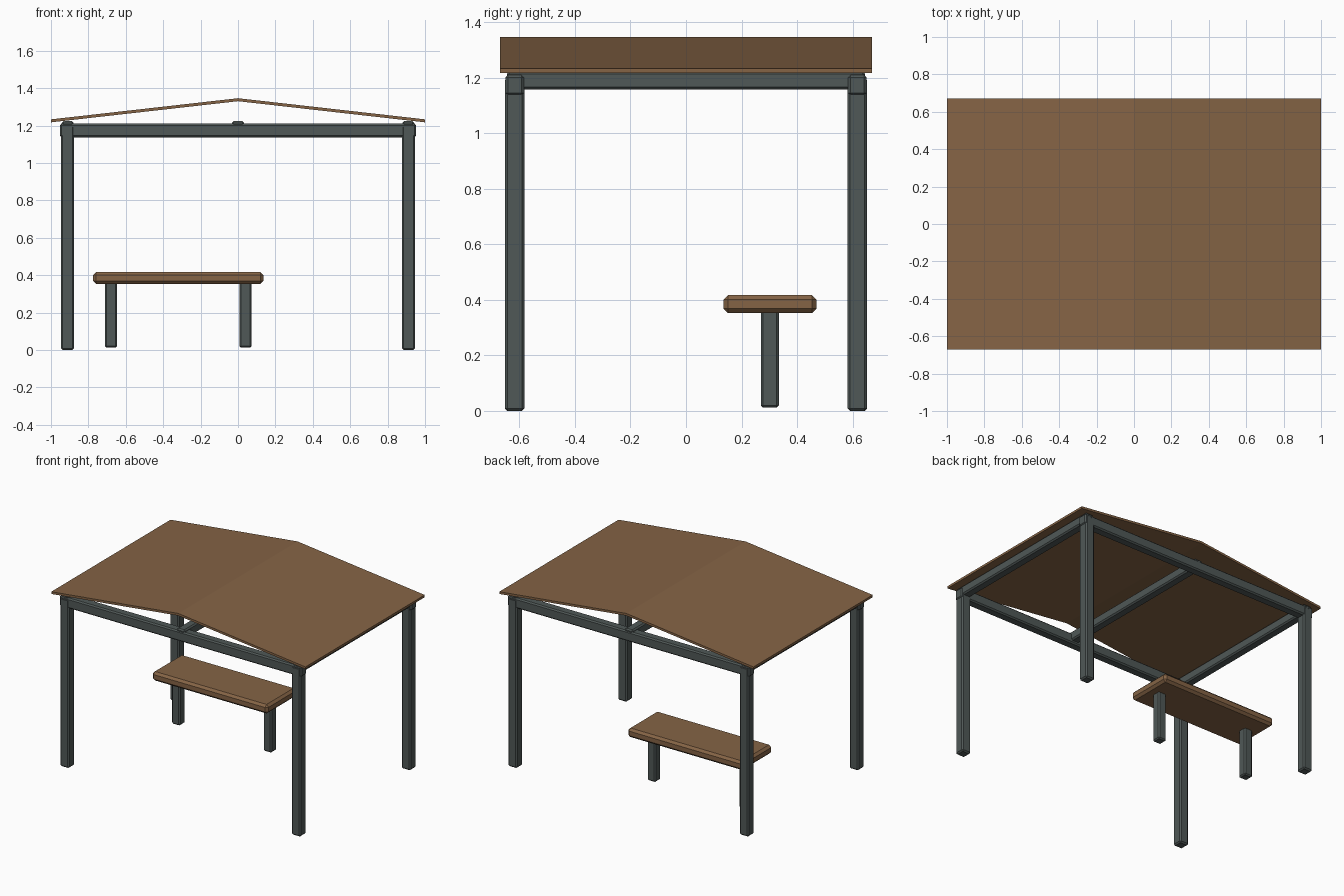
import bpy
import bmesh

cube = bpy.data.objects.get("Cube")
if cube:
    bpy.data.objects.remove(cube, do_unlink=True)


def material(name, rgb):
    m = bpy.data.materials.new(name)
    m.use_nodes = True
    m.diffuse_color = (*rgb, 1)
    m.node_tree.nodes["Principled BSDF"].inputs["Base Color"].default_value = (*rgb, 1)
    return m


slate = material("slate_grey", (0.08, 0.098, 0.095))
wood = material("brown_wood", (0.235, 0.127, 0.06))


def finish(name, bm, mat):
    bmesh.ops.recalc_face_normals(bm, faces=bm.faces)
    mesh = bpy.data.meshes.new(name)
    bm.to_mesh(mesh)
    bm.free()
    mesh.materials.append(mat)
    obj = bpy.data.objects.new(name, mesh)
    bpy.context.collection.objects.link(obj)
    return obj


def bar(name, xs, ys, zs, mat, chamfer):
    """Chamfered box between the given limits."""
    bm = bmesh.new()
    bmesh.ops.create_cube(bm, size=1)
    for v in bm.verts:
        v.co = [sum(r) / 2 + c * (r[1] - r[0]) for c, r in zip(v.co, (xs, ys, zs))]
    obj = finish(name, bm, mat)
    mod = obj.modifiers.new("chamfer", "BEVEL")
    mod.width = chamfer
    mod.segments = 1
    return obj


def around(c, half):
    return (c - half, c + half)


# Frame: corner posts, front and back beams, side beams and ridge beam
POST_X, POST_Y = 0.911, 0.617
for sy, end in ((-1, "front"), (1, "back")):
    for sx, side in ((-1, "right"), (1, "left")):
        bar(f"{end}_{side}_post", around(sx * POST_X, 0.035),
            around(sy * POST_Y, 0.035), (0, 1.2), slate, 0.009)
    bar(f"{end}_beam", (-0.952, 0.952), around(sy * POST_Y, 0.033),
        (1.137, 1.21), slate, 0.009)
for x, name in ((-POST_X, "right_side_beam"), (0, "ridge_beam"), (POST_X, "left_side_beam")):
    bar(name, around(x, 0.032), (-0.645, 0.645), (1.157, 1.223), slate, 0.009)

# Roof: shallow gable profile extruded front to back
profile = [(-1, 1.217), (0, 1.33), (1, 1.217), (1, 1.233), (0, 1.346), (-1, 1.233)]
bm = bmesh.new()
ends = [[bm.verts.new((x, y, z)) for x, z in profile] for y in (-0.67, 0.67)]
for a, b, c, d in ((0, 1, 4, 5), (1, 2, 3, 4)):
    for ring in ends:
        bm.faces.new([ring[i] for i in (a, b, c, d)])
for i in range(len(profile)):
    j = (i + 1) % len(profile)
    bm.faces.new((ends[0][i], ends[0][j], ends[1][j], ends[1][i]))
finish("roof", bm, wood)

# Bench: thick chamfered seat on two legs
bar("bench_seat", (-0.775, 0.135), (0.135, 0.47), (0.353, 0.417), wood, 0.016)
for x, side in ((-0.68, "right"), (0.04, "left")):
    bar(f"bench_{side}_leg", around(x, 0.032), around(0.302, 0.032),
        (0.012, 0.37), slate, 0.008)
